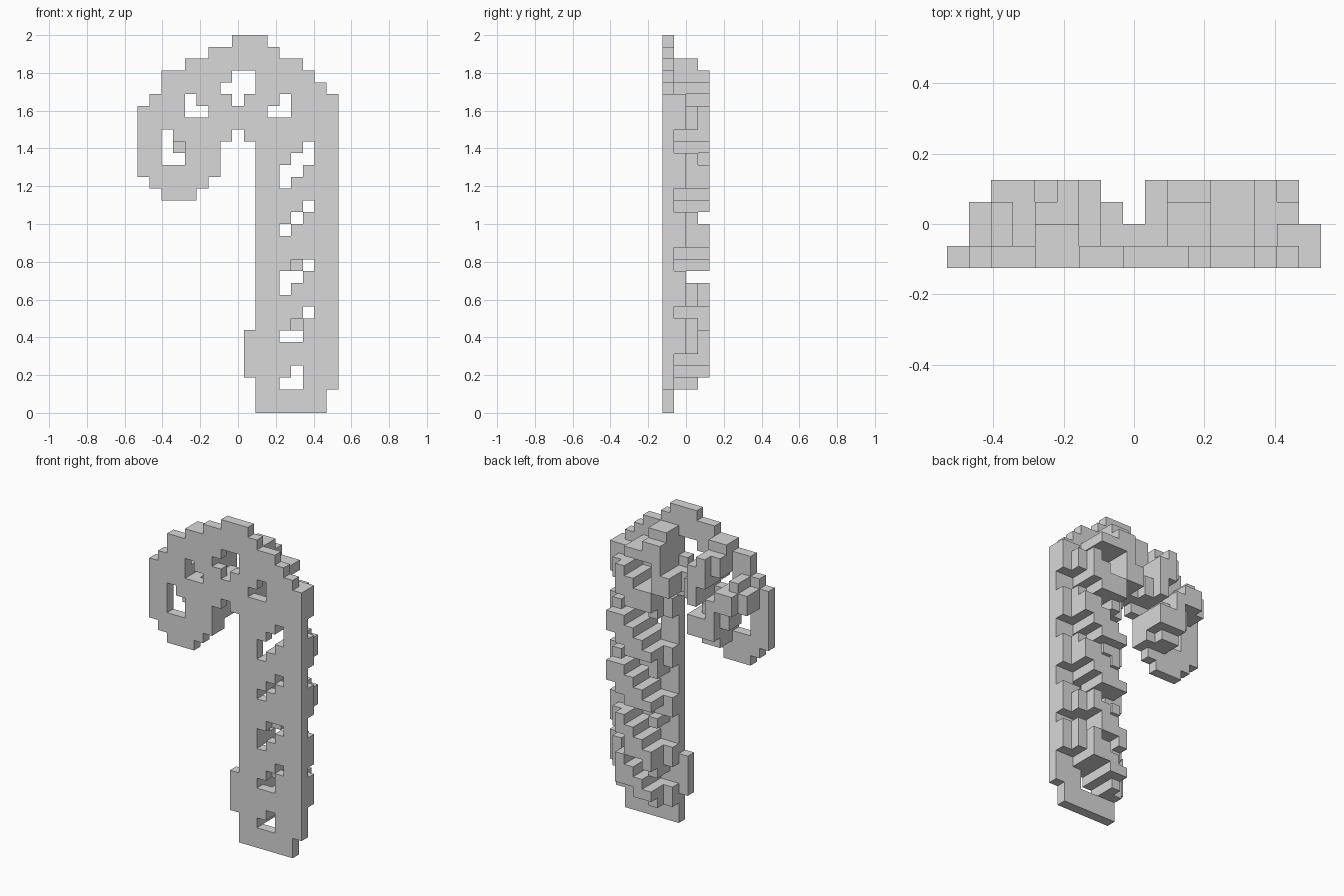
import bpy, bmesh

cube = bpy.data.objects.get("Cube")
if cube:
    bpy.data.objects.remove(cube, do_unlink=True)

S = 0.0625                      # block size
X0, Y0, TOP = -0.53125, -0.125, 2.0

grey = bpy.data.materials.new("light_grey")
grey.use_nodes = True
grey.diffuse_color = (0.69, 0.69, 0.69, 1)
grey.node_tree.nodes["Principled BSDF"].inputs["Base Color"].default_value = (0.69, 0.69, 0.69, 1)


def box(c0, c1, r0, r1, d0=0, d1=0):
    """Set of blocks: columns from the left, rows from the top, depth from the front."""
    return {(c, d, r) for c in range(c0, c1 + 1) for d in range(d0, d1 + 1) for r in range(r0, r1 + 1)}


def build(name, cells):
    """Outer shell of a set of blocks."""
    bm = bmesh.new()
    verts = {}

    def corner(p):
        if p not in verts:
            verts[p] = bm.verts.new((X0 + p[0] * S, Y0 + p[1] * S, TOP - p[2] * S))
        return verts[p]

    for cell in sorted(cells):
        for axis in range(3):
            u, v = (axis + 1) % 3, (axis + 2) % 3
            for side in (0, 1):
                near = list(cell)
                near[axis] += 2 * side - 1
                if tuple(near) in cells:
                    continue
                ring = []
                for a, b in ((0, 0), (1, 0), (1, 1), (0, 1)):
                    p = list(cell)
                    p[axis] += side
                    p[u] += a
                    p[v] += b
                    ring.append(corner(tuple(p)))
                # rows run downwards, so the winding is mirrored
                bm.faces.new(ring if side == 0 else ring[::-1])
    mesh = bpy.data.meshes.new(name)
    bm.to_mesh(mesh)
    bm.free()
    mesh.materials.append(grey)
    bpy.context.collection.objects.link(bpy.data.objects.new(name, mesh))


# Openings: (column, first row, last row)
open_spans = [
    (8, 3, 5), (9, 3, 4), (7, 4, 4),                  # top of the arch
    (4, 5, 6), (5, 6, 6), (12, 5, 6), (11, 6, 6),     # arch sides
    (2, 8, 10), (3, 10, 10),                          # hook end
    (14, 9, 10), (13, 10, 11), (12, 11, 12),          # stem, downwards
    (14, 14, 14), (13, 15, 15), (12, 16, 16),
    (14, 19, 19), (13, 20, 20), (12, 20, 21),
    (14, 23, 23), (13, 25, 25), (12, 25, 25),
    (13, 28, 29), (12, 29, 29)]
through = set()
for c, r0, r1 in open_spans:
    through |= box(c, c, r0, r1, 0, 3)

# Front plate: outline as column and row ranges
plate = set()
for b in [(8, 10, 0, 0), (6, 11, 1, 1), (4, 13, 2, 2), (2, 14, 3, 3), (2, 15, 4, 4),
          (1, 16, 5, 5), (0, 16, 6, 7), (0, 7, 8, 8), (9, 16, 8, 8), (0, 6, 9, 11),
          (1, 5, 12, 12), (2, 4, 13, 13), (10, 16, 9, 29), (9, 9, 25, 28), (10, 15, 30, 31)]:
    plate |= box(*b)
blind = box(3, 3, 9, 9) | box(13, 13, 19, 19) | box(13, 13, 24, 24)   # openings closed behind
build("front_plate", plate - through - blind)

# Slanted stem stripes: each steps down towards the inner side and narrows with depth
for name, t in (("upper", 11), ("middle", 16), ("lower", 21), ("bottom", 25)):
    cells = set()
    for c in range(10, 17):
        r = t + min(3, max(-1, 14 - c))
        cells |= box(c, c, r, min(r + (1 if c == 10 else 2), 29), 1, 1)
        if 11 <= c <= 15:
            cells |= {p for p in box(c, c, r, min(r + 2, 29), 2, 2) if p[2] != 20}
        if 11 <= c <= (15 if t < 20 else 14):
            cells |= {p for p in box(c, c, r, r + (1 if c == 11 else 2), 3, 3)
                      if p[2] not in (10, 15, 20, 29)}
    build(name + "_stem_stripe", cells - through)


def stripe(name, *boxes):
    """Arch stripe from boxes: columns, rows, deepest layer."""
    cells = set()
    for c0, c1, r0, r1, depth in boxes:
        cells |= box(c0, c1, r0, r1, 1, depth)
    build(name, cells - through)


# Stripes on the back of the arch and hook
stripe("shoulder_stripe", (16, 16, 5, 7, 1), (15, 15, 5, 5, 1), (15, 15, 6, 7, 2), (14, 14, 6, 8, 3),
       (13, 13, 7, 9, 3), (11, 12, 8, 9, 3), (11, 11, 10, 10, 2), (10, 10, 9, 10, 1))
stripe("arch_stripe", (10, 11, 2, 2, 2), (10, 11, 3, 4, 3), (12, 13, 4, 4, 3), (10, 10, 5, 5, 3),
       (9, 10, 6, 7, 3), (8, 8, 6, 7, 1))
stripe("inner_stripe", (4, 5, 2, 2, 1), (4, 5, 3, 4, 2), (5, 5, 3, 5, 3), (6, 6, 4, 7, 3), (7, 7, 6, 7, 2))
stripe("hook_stripe", (2, 2, 5, 5, 2), (2, 3, 6, 7, 3), (1, 1, 6, 7, 2), (4, 4, 7, 8, 3), (5, 5, 8, 8, 2),
       (3, 3, 8, 9, 2))
stripe("hook_tip", (4, 6, 9, 10, 3), (4, 5, 11, 11, 2), (6, 6, 11, 11, 1))
